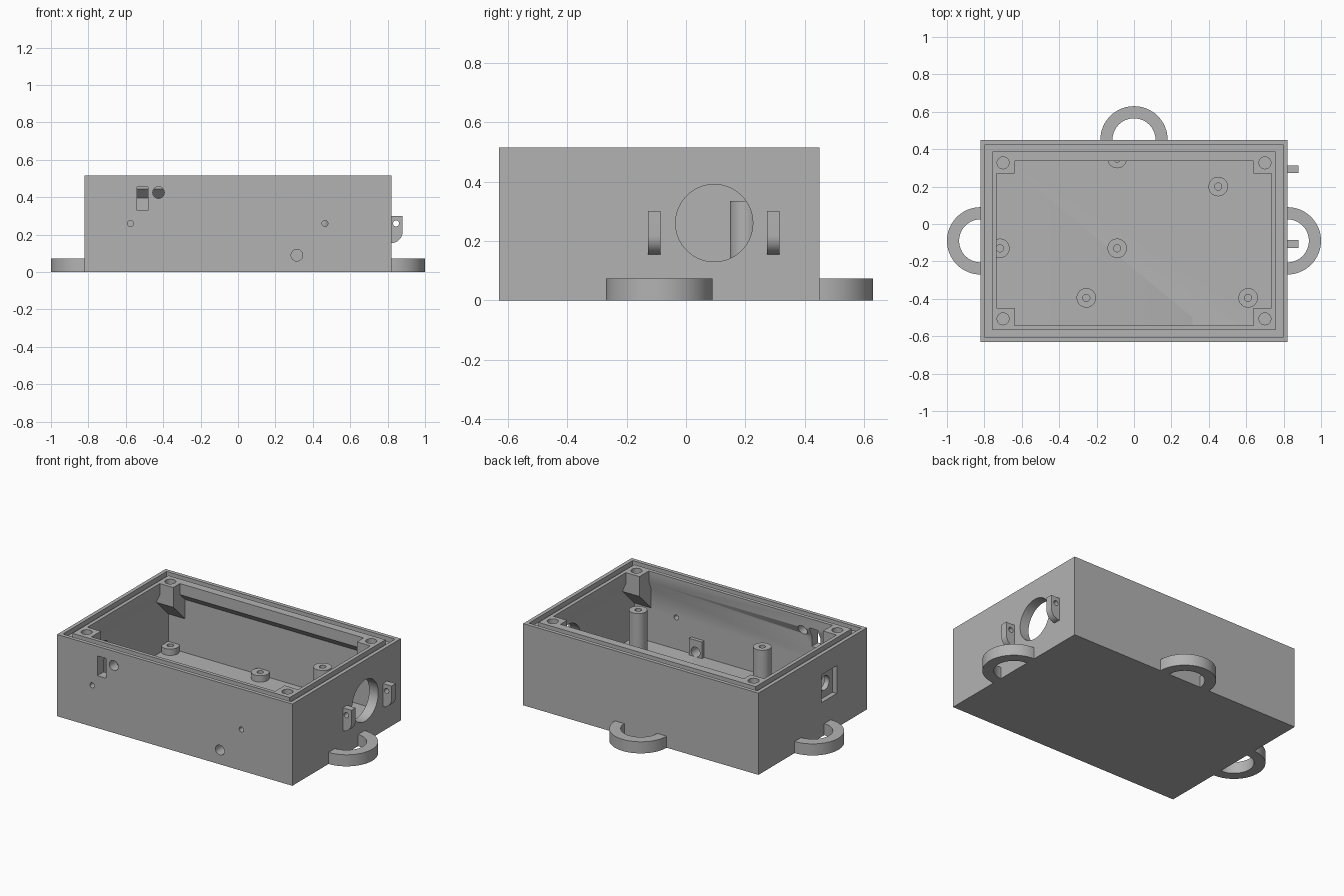
import bpy, bmesh, math

cube = bpy.data.objects.get("Cube")
if cube:
    bpy.data.objects.remove(cube, do_unlink=True)

grey = bpy.data.materials.new("plain_grey")
grey.use_nodes = True
grey.diffuse_color = (0.45, 0.45, 0.45, 1)
grey.node_tree.nodes["Principled BSDF"].inputs["Base Color"].default_value = (0.45, 0.45, 0.45, 1)

W, TOP = 0.82, 0.515          # half width and height of the box
MID, D = -0.09, 0.54          # centre and half depth along y
FLOOR, WALL = 0.06, 0.063


def loft(name, rings, closed=False):
    """Skin a list of equal-length point loops; cap the ends unless closed."""
    bm = bmesh.new()
    loops = [[bm.verts.new(p) for p in ring] for ring in rings]
    n = len(loops[0])
    pairs = list(zip(loops, loops[1:]))
    if closed:
        pairs.append((loops[-1], loops[0]))
    else:
        bm.faces.new(loops[0])
        bm.faces.new(loops[-1])
    for a, b in pairs:
        for i in range(n):
            j = (i + 1) % n
            bm.faces.new((a[i], a[j], b[j], b[i]))
    bmesh.ops.recalc_face_normals(bm, faces=bm.faces)
    mesh = bpy.data.meshes.new(name)
    bm.to_mesh(mesh)
    bm.free()
    mesh.materials.append(grey)
    ob = bpy.data.objects.new(name, mesh)
    bpy.context.scene.collection.objects.link(ob)
    return ob


def prism(name, pts, axis, a, b):
    """Extrude a 2D outline along an axis from a to b."""
    place = {"x": lambda u, v, w: (w, u, v),
             "y": lambda u, v, w: (u, w, v),
             "z": lambda u, v, w: (u, v, w)}[axis]
    return loft(name, [[place(u, v, w) for u, v in pts] for w in (a, b)])


def circle(u, v, r, n=32):
    return [(u + r * math.cos(math.tau * i / n), v + r * math.sin(math.tau * i / n)) for i in range(n)]


def box2(u0, u1, v0, v1):
    return [(u0, v0), (u1, v0), (u1, v1), (u0, v1)]


def inset(d, z, back=0.0):
    """Rectangle set in from the outer walls, with extra inset at the back."""
    return [(x, y, z) for x, y in box2(d - W, W - d, MID - D + d, MID + D - d - back)]


def combine(target, tool, operation="DIFFERENCE"):
    mod = target.modifiers.new("combine", "BOOLEAN")
    mod.operation, mod.solver, mod.object = operation, "EXACT", tool
    bpy.context.view_layer.objects.active = target
    bpy.ops.object.modifier_apply(modifier=mod.name)
    bpy.data.objects.remove(tool, do_unlink=True)


def smooth(ob):
    bpy.ops.object.select_all(action="DESELECT")
    ob.select_set(True)
    bpy.context.view_layer.objects.active = ob
    bpy.ops.object.shade_smooth_by_angle(angle=math.radians(30))


# Shell with a chamfered lip around the opening
shell = loft("enclosure_shell", [inset(0, 0), inset(0, TOP)])
LIP = 0.086
combine(shell, loft("cavity", [inset(WALL, FLOOR), inset(WALL, 0.395),
                               inset(LIP, 0.445, 0.028), inset(LIP, 0.6, 0.028)]))

# Corner screw blocks with sloping undersides
for sx in (-1, 1):
    for sy in (-1, 1):
        outline = [(MID + sy * v, z) for v, z in
                   ((0.36, 0.39), (0.36, TOP), (0.5, TOP), (0.5, 0.25))]
        combine(shell, prism("block", outline, "x", sx * 0.64, sx * 0.78), "UNION")
        combine(shell, prism("screw_hole", circle(sx * 0.7, MID + sy * 0.417, 0.032), "z", 0.4, 0.6))

# Seal groove in the rim
combine(shell, loft("groove", [inset(0.024, 0.485), inset(0.024, 0.6),
                               inset(WALL, 0.6), inset(WALL, 0.485)], True))

# Front wall holes and slot
for x, z, r in ((-0.575, 0.26, 0.016), (0.465, 0.26, 0.016),
                (-0.425, 0.425, 0.031), (0.315, 0.09, 0.031)):
    combine(shell, prism("hole", circle(x, z, r), "y", -0.7, -0.5))
combine(shell, prism("slot", box2(-0.54, -0.48, 0.33, 0.455), "y", -0.7, -0.5))

# Round port in one side, recessed socket in the other
combine(shell, prism("port", circle(0.095, 0.26, 0.13, 64), "x", 0.7, 0.9))
combine(shell, prism("recess", box2(-0.33, -0.176, 0.215, 0.39), "x", -0.9, -0.79))
combine(shell, prism("socket", circle(-0.253, 0.303, 0.045), "x", -0.9, -0.7))
smooth(shell)

# Backing plate behind the low front hole
plate = prism("front_hole_plate", box2(0.27, 0.36, 0.05, 0.165), "y", -0.57, -0.545)
combine(plate, prism("hole", circle(0.315, 0.09, 0.031), "y", -0.7, -0.5))
smooth(plate)


# Mounting posts with blind screw holes
def post(name, x, y, top):
    profile = ((0.052, FLOOR - 0.01), (0.052, top), (0.019, top), (0.019, FLOOR + 0.01))
    smooth(loft(name, [[(u, v, z) for u, v in circle(x, y, r)] for r, z in profile]))


for x in (-0.717, -0.09):
    for y in (-0.13, 0.35):
        post("short_post", x, y, 0.1)
for x, y in ((0.45, 0.2), (-0.255, -0.395), (0.61, -0.395)):
    post("tall_post", x, y, 0.335)


# Half-round strap loops at the base
def strap_loop(name, cx, cy, facing):
    arc = [facing - math.pi / 2 + math.pi * i / 32 for i in range(33)]
    outline = [(cx + 0.18 * math.cos(t), cy + 0.18 * math.sin(t)) for t in arc]
    outline += [(cx + 0.115 * math.cos(t), cy + 0.115 * math.sin(t)) for t in reversed(arc)]
    smooth(prism(name, outline, "z", 0, 0.073))


strap_loop("left_strap_loop", W, MID, 0)
strap_loop("right_strap_loop", -W, MID, math.pi)
strap_loop("back_strap_loop", 0, MID + D, math.pi / 2)

# Hinge ears beside the round port
for y in (-0.107, 0.293):
    curve = [math.pi / 2 * i / 12 for i in range(13)]
    outline = [(W - 0.01, 0.3), (0.88, 0.3)]
    outline += [(W + 0.06 * math.cos(t), 0.217 - 0.062 * math.sin(t)) for t in curve]
    outline.append((W - 0.01, 0.155))
    ear = prism("hinge_ear", outline, "y", y - 0.021, y + 0.021)
    combine(ear, prism("pin_hole", circle(0.845, 0.26, 0.016), "y", y - 0.1, y + 0.1))
    smooth(ear)
